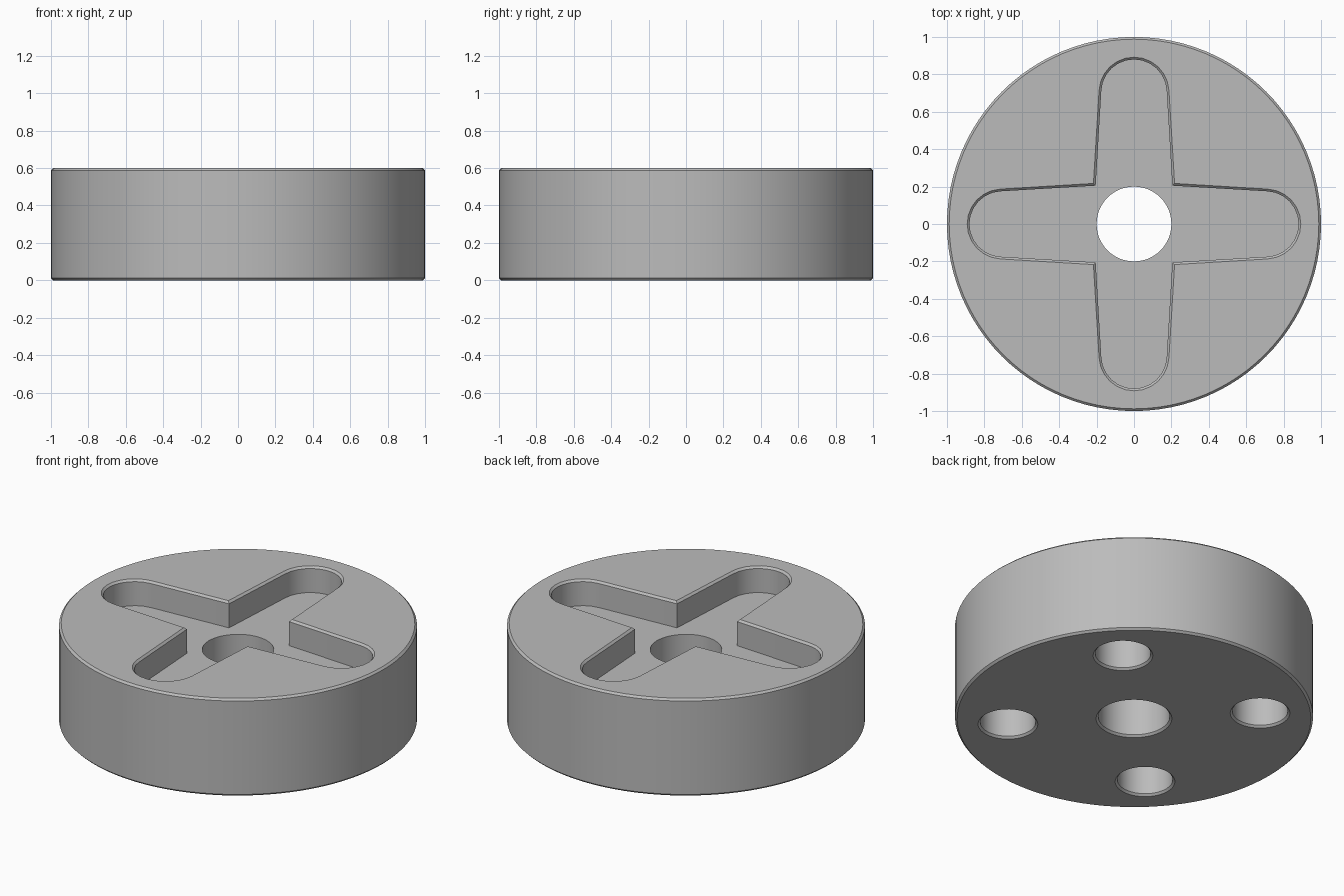
import bpy, bmesh
from math import sin, cos, pi, radians

if "Cube" in bpy.data.objects:
    bpy.data.objects.remove(bpy.data.objects["Cube"], do_unlink=True)

HEIGHT, CHAMFER, FLOOR = 0.6, 0.012, 0.44

grey = bpy.data.materials.new("plain grey")
grey.use_nodes = True
colour = (0.5, 0.5, 0.5, 1)
grey.diffuse_color = colour
grey.node_tree.nodes["Principled BSDF"].inputs["Base Color"].default_value = colour


def circle(radius, sides, cx=0, cy=0):
    return [(cx + radius * cos(2 * pi * i / sides),
             cy + radius * sin(2 * pi * i / sides)) for i in range(sides)]


def cross(grow):
    """Outline of four tapered, round-ended arms, widened by grow."""
    arm = []
    corner = 0.205 + grow
    arm.append((corner, -corner))
    for i in range(13):
        a = radians(-87 + 174 * i / 12)
        arm.append((0.705 + (0.175 + grow) * cos(a), (0.175 + grow) * sin(a)))
    points = []
    for k in range(4):
        c, s = cos(k * pi / 2), sin(k * pi / 2)
        points += [(x * c - y * s, x * s + y * c) for x, y in arm]
    return points


def loft(name, layers):
    """Closed solid through (outline, height) layers."""
    bm = bmesh.new()
    rings = [[bm.verts.new((x, y, z)) for x, y in outline] for outline, z in layers]
    for low, high in zip(rings, rings[1:]):
        n = len(low)
        for i in range(n):
            j = (i + 1) % n
            bm.faces.new((low[i], low[j], high[j], high[i]))
    bm.faces.new(rings[0][::-1])
    bm.faces.new(rings[-1])
    mesh = bpy.data.meshes.new(name)
    bm.to_mesh(mesh)
    bm.free()
    mesh.materials.append(grey)
    obj = bpy.data.objects.new(name, mesh)
    bpy.context.collection.objects.link(obj)
    return obj


def hole(name, radius, top, cx=0, cy=0):
    """Round cutter with a flared mouth at the underside."""
    def ring(r):
        return circle(r, 48, cx, cy)
    return loft(name, [(ring(radius + 2 * CHAMFER), -CHAMFER),
                       (ring(radius), CHAMFER), (ring(radius), top)])


# Disc with chamfered rims
disc = loft("disc_body", [(circle(1 - CHAMFER, 96), 0), (circle(1, 96), CHAMFER),
                          (circle(1, 96), HEIGHT - CHAMFER),
                          (circle(1 - CHAMFER, 96), HEIGHT)])

# Cross-shaped pocket, centre bore and four blind holes between the arms
cutters = [loft("pocket_cutter", [(cross(0), FLOOR), (cross(0), HEIGHT - CHAMFER),
                                  (cross(2 * CHAMFER), HEIGHT + CHAMFER)]),
           hole("bore_cutter", 0.2, HEIGHT + 0.1)]
for k in range(4):
    a = pi / 4 + k * pi / 2
    cutters.append(hole("blind_hole_cutter", 0.155, 0.4, 0.707 * cos(a), 0.707 * sin(a)))

bpy.context.view_layer.objects.active = disc
for cutter in cutters:
    cutter.hide_render = True
    cut = disc.modifiers.new(cutter.name, "BOOLEAN")
    cut.operation, cut.solver, cut.object = "DIFFERENCE", "EXACT", cutter
    bpy.ops.object.modifier_apply(modifier=cut.name)
    bpy.data.objects.remove(cutter, do_unlink=True)

# Smooth walls with crisp edges
bpy.ops.object.select_all(action="DESELECT")
disc.select_set(True)
bpy.ops.object.shade_smooth_by_angle(angle=radians(25))
